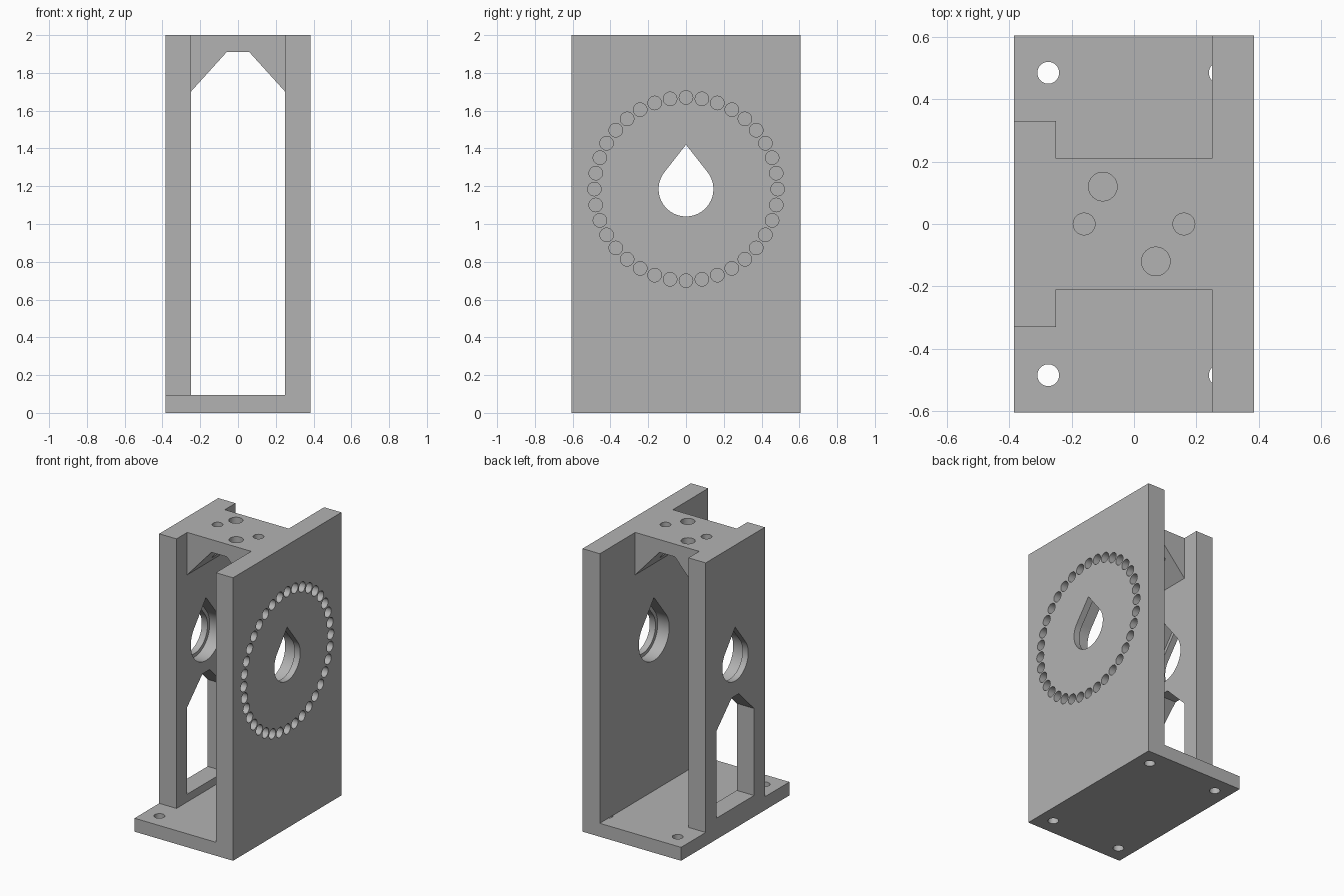
import bpy, bmesh
from math import sin, cos, pi, acos, radians

if "Cube" in bpy.data.objects:
    bpy.data.objects.remove(bpy.data.objects["Cube"])

grey = bpy.data.materials.new("mid grey")
grey.use_nodes = True
grey.diffuse_color = (0.45, 0.45, 0.45, 1)
grey.node_tree.nodes["Principled BSDF"].inputs["Base Color"].default_value = (0.45, 0.45, 0.45, 1)


def prisms(name, profiles, axis, start, end):
    """One object holding a prism per 2D profile, extruded along an axis."""
    place = {"x": lambda u, v, d: (d, u, v),
             "y": lambda u, v, d: (u, d, v),
             "z": lambda u, v, d: (u, v, d)}[axis]
    bm = bmesh.new()
    for profile in profiles:
        near = [bm.verts.new(place(u, v, start)) for u, v in profile]
        far = [bm.verts.new(place(u, v, end)) for u, v in profile]
        bm.faces.new(near)
        bm.faces.new(far)
        for i in range(len(near)):
            j = (i + 1) % len(near)
            bm.faces.new((near[i], near[j], far[j], far[i]))
    bmesh.ops.recalc_face_normals(bm, faces=bm.faces)
    mesh = bpy.data.meshes.new(name)
    bm.to_mesh(mesh)
    bm.free()
    mesh.materials.append(grey)
    obj = bpy.data.objects.new(name, mesh)
    bpy.context.collection.objects.link(obj)
    return obj


def rect(u0, u1, v0, v1):
    return [(u0, v0), (u1, v0), (u1, v1), (u0, v1)]


def circle(u, v, r, n=32):
    return [(u + r * cos(2 * pi * i / n), v + r * sin(2 * pi * i / n)) for i in range(n)]


def chamfered(half, foot, shoulder, flat, top):
    """Opening with two sloped shoulders and a narrow flat top."""
    return [(-half, foot), (half, foot), (half, shoulder),
            (flat, top), (-flat, top), (-half, shoulder)]


def teardrop(r, tip, n=48):
    """Round bore around the axle with a pointed top."""
    a = acos(r / tip)
    arc = [a + (2 * pi - 2 * a) * i / n for i in range(n + 1)]
    return [(0, AXLE + tip)] + [(r * sin(t), AXLE + r * cos(t)) for t in arc]


W, D, H = 0.385, 0.605, 2.0      # half width, half depth, height
INNER, FLOOR, AXLE = 0.25, 0.095, 1.185

bracket = prisms("bearing_bracket", [rect(-W, W, -D, D)], "z", 0, H)

cutters = [
    # space between the walls, with the sloped underside of the top bridge
    prisms("tunnel", [chamfered(INNER, FLOOR, 1.70, 0.06, 1.91)], "y", -1, 1)]
for s in (-1, 1):
    # narrow wall ends and bridge ends
    cutters.append(prisms("wall_end", [rect(-1, INNER, *sorted((s * 0.33, s)))], "z", FLOOR, 3))
    cutters.append(prisms("bridge_end", [rect(-INNER, INNER, *sorted((s * 0.21, s)))], "z", FLOOR, 3))
cutters += [
    # window in the narrow wall
    prisms("window", [chamfered(0.21, 0.15, 0.765, 0.04, 0.935)], "x", -1, 0),
    # axle bore, wider on the inner sides
    prisms("axle_bore", [teardrop(0.145, 0.235)], "x", -1, 1),
    prisms("axle_seat", [teardrop(0.17, 0.275)], "x", -0.34, 0.34),
    # ring of blind holes on the wide wall
    prisms("ring_holes", [circle(0.485 * cos(radians(t)), AXLE + 0.485 * sin(radians(t)), 0.036, 24)
                          for t in range(0, 360, 10)], "x", W - 0.06, 1),
    # bridge and base screw holes
    prisms("bridge_holes", [circle(-0.16, 0, 0.035), circle(0.16, 0, 0.035),
                            circle(-0.1, 0.12, 0.046), circle(0.07, -0.12, 0.046)], "z", 1.5, 3),
    prisms("base_holes", [circle(x, y, 0.035) for x in (-0.275, 0.275)
                          for y in (-0.485, 0.485)], "z", -1, FLOOR)]

# Carve the block and drop the cutters
for cutter in cutters:
    cutter.hide_render = True
    mod = bracket.modifiers.new(cutter.name, "BOOLEAN")
    mod.operation = "DIFFERENCE"
    mod.solver = "EXACT"
    mod.object = cutter
bpy.context.view_layer.update()
carved = bpy.data.meshes.new_from_object(bracket.evaluated_get(bpy.context.evaluated_depsgraph_get()))
bracket.modifiers.clear()
bracket.data = carved
for cutter in cutters:
    bpy.data.objects.remove(cutter)

# Smooth bores, crisp edges
for obj in bpy.context.selected_objects:
    obj.select_set(False)
bracket.select_set(True)
bpy.context.view_layer.objects.active = bracket
bpy.ops.object.shade_smooth_by_angle(angle=radians(25))
